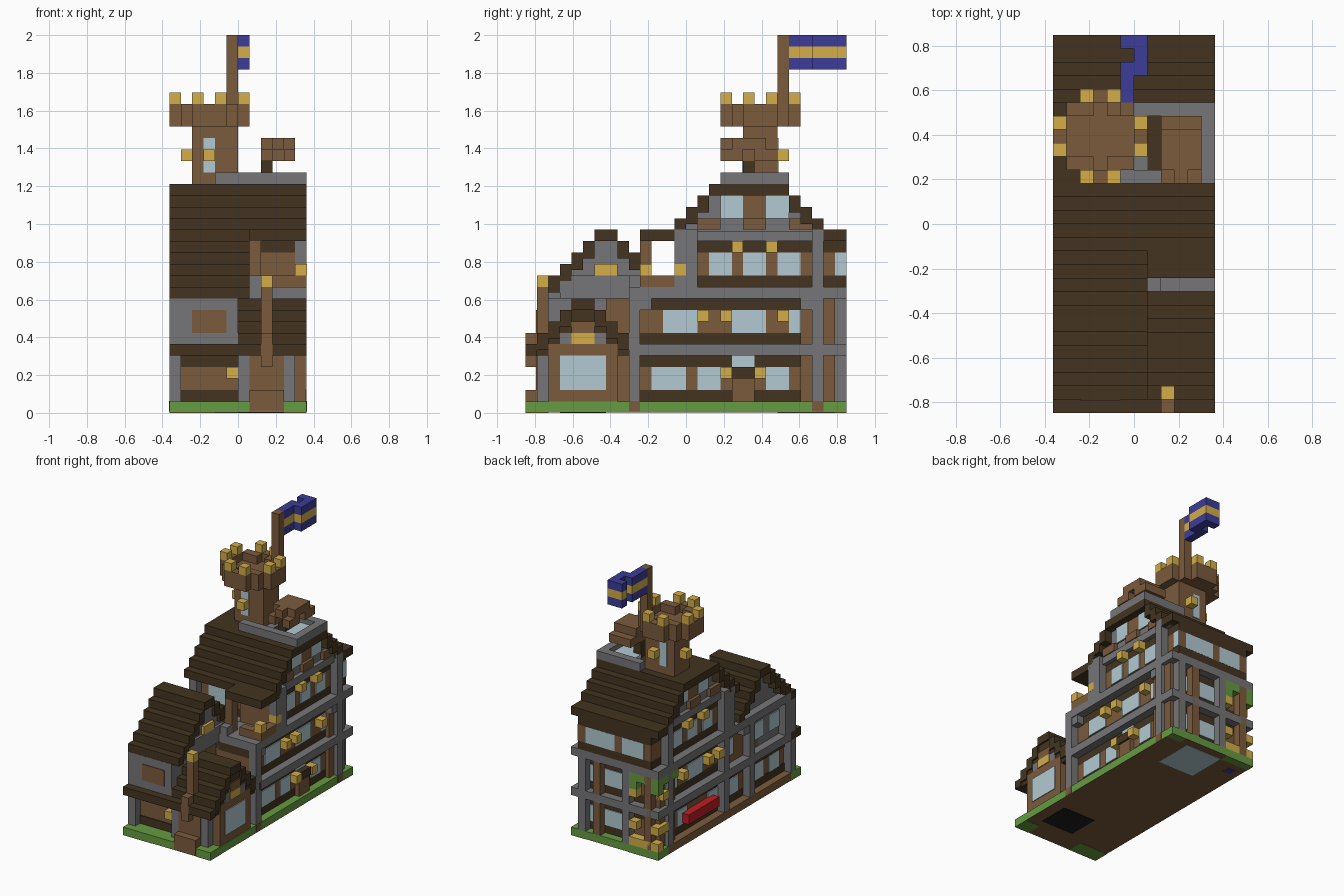
import bpy
import bmesh

old = bpy.data.objects.get("Cube")
if old:
    bpy.data.objects.remove(old, do_unlink=True)

UNIT = 2 / 33      # one block
SKIN = 0.12        # thickness of windows and trim plates


def colour(name, hexcode):
    def linear(c):
        return c / 12.92 if c <= 0.04045 else ((c + 0.055) / 1.055) ** 2.4
    rgba = [linear(b / 255) for b in bytes.fromhex(hexcode)] + [1]
    mat = bpy.data.materials.new(name)
    mat.use_nodes = True
    mat.diffuse_color = rgba
    shader = mat.node_tree.nodes["Principled BSDF"]
    shader.inputs["Base Color"].default_value = rgba
    shader.inputs["Roughness"].default_value = 0.9
    return mat


SHINGLE = colour("dark shingle", "433420")
WOOD = colour("warm wood", "7C5B3D")
STONE = colour("grey stone", "767577")
GOLD = colour("lantern gold", "D3AD4A")
GLASS = colour("pale glass", "B2CAD2")
GRASS = colour("grass green", "669B41")
NAVY = colour("navy cloth", "3C3C98")
RED = colour("red cloth", "BC1E22")
BLACK = colour("black void", "1C1C1E")


def blocks(name, mat, boxes):
    """One object made of boxes, each given as x, y and z ranges in blocks."""
    bm = bmesh.new()
    for xs, ys, zs in boxes:
        made = bmesh.ops.create_cube(bm, size=1)["verts"]
        for v in made:
            x, y, z = (lo + (hi - lo) * (c + 0.5) for (lo, hi), c in zip((xs, ys, zs), v.co))
            v.co = ((x - 6) * UNIT, (y - 14) * UNIT, z * UNIT)
    mesh = bpy.data.meshes.new(name)
    bm.to_mesh(mesh)
    bm.free()
    mesh.materials.append(mat)
    obj = bpy.data.objects.new(name, mesh)
    bpy.context.collection.objects.link(obj)


def block(name, mat, xs, ys, zs):
    blocks(name, mat, [(xs, ys, zs)])


def cube(x, y, z):
    return (x, x + 1), (y, y + 1), (z, z + 1)


def both_sides(name, mat, spans, zs, depth=SKIN):
    """Matching plates on the left and right walls of the main house."""
    blocks(name, mat, [(xs, ys, zs) for ys in spans
                       for xs in ((11, 11 + depth), (1 - depth, 1))])


def back_plates(name, mat, spans, zs, wall=27):
    blocks(name, mat, [(xs, (wall - SKIN, wall + SKIN), zs) for xs in spans])


def stepped_roof(name, xs, middle, ridge_half, ridge_top, steps, wall_xs, wall_mat):
    """Staircase gable roof with thick treads and its filled gable wall."""
    tiles = [(xs, (middle - ridge_half, middle + ridge_half), (ridge_top - 1, ridge_top))]
    fill = []
    for k in range(1, steps + 1):
        half, top = ridge_half + k, ridge_top - k
        low = top - (1 if k == steps else 1.5)
        tiles.append((xs, (middle - half, middle - half + 1), (low, top)))
        tiles.append((xs, (middle + half - 1, middle + half), (low, top)))
        fill.append((wall_xs, (middle - half + 1, middle + half - 1), (top - 1, top)))
    blocks(name, SHINGLE, tiles)
    blocks(name + " gable wall", wall_mat, fill)


# Ground slab and its underside
block("ground", GRASS, (0, 12), (0, 28), (0.06, 1))
block("ground underside", WOOD, (0, 12), (0, 28), (0.03, 0.06))
block("cellar void", BLACK, (6, 10.5), (3, 7), (0, 0.03))
block("cellar pool", GLASS, (4, 9), (22, 27), (0, 0.03))
block("cellar spot", NAVY, (1, 2), (25, 26), (0, 0.03))
blocks("underside grass", GRASS, [(xs, ys, (0, 0.03)) for xs in ((0, 4), (10, 12))
                                  for ys in ((0, 2), (27, 28))])
block("side foundation", WOOD, (-0.02, 1), (2, 26), (0.1, 1.02))
blocks("pillar feet", WOOD, [((11, 12.02), (y, y + 1), (0.1, 1.02)) for y in (9, 25)])

# Main house, stacked in courses
courses = ((1, 2, SHINGLE), (2, 4, WOOD), (4, 5, SHINGLE), (5, 6, STONE),
           (6, 7, SHINGLE), (7, 9, WOOD), (9, 10, SHINGLE), (10, 11, STONE))
for low, high, mat in courses:
    block("main house course", mat, (1, 11), (9, 27), (low, high))
    if mat == STONE:
        block("stone belt", STONE, (0, 12), (9, 28), (low, high))
block("upper floor sill", SHINGLE, (1, 11), (14, 28), (11, 12))
block("upper floor wall", WOOD, (1, 11), (14, 28), (12, 14))
block("upper floor lintel", SHINGLE, (1, 11), (14, 28), (14, 15))
block("upper stone belt", STONE, (0.5, 11.5), (13, 27), (15, 15.9))

# Stone pillars
for side in (0, 11):
    xs = (side, side + 1)
    blocks("house pillars", STONE, [
        (xs, (9, 10), (1, 11)), (xs, (25, 26), (1, 16)), (xs, (13, 15), (11, 16))])
block("front house wall", STONE, (6, 12), (9, 10), (6, 11))
blocks("back pillars", STONE, [((x, x + 1), (27, 28), (1, 11)) for x in (4, 10)])
blocks("back posts", WOOD, [((x, x + 1), (27, 28), (1, 10)) for x in (1, 8)])
block("middle post", STONE, (0, 1), (14, 15), (1, 11))
both_sides("corner posts", WOOD, [(24, 25), (26, 27)], (1, 10), 0.5)
both_sides("belt brackets", STONE, [(10, 11), (24, 25)], (9, 10), 0.9)

# Windows of the main house
both_sides("ground floor windows", GLASS, [(11, 14), (15, 17), (21, 23)], (2, 4))
block("side door light", GLASS, (11, 11 + SKIN), (18, 20), (4, 5))
both_sides("first floor windows", GLASS, [(12, 15), (18, 21), (23, 24)], (7, 9))
both_sides("upper floor windows", GLASS, [(16, 18), (19, 21), (22, 24)], (12, 14))
back_plates("back ground windows", GLASS, [(5, 8), (9, 10)], (2, 4))
back_plates("back first windows", GLASS, [(5, 8), (9, 10)], (7, 9))
back_plates("back upper windows", GLASS, [(2, 5), (6, 10)], (12, 14), 27.9)
block("upper corner window", GLASS, (10, 11 + SKIN), (27, 28), (12, 14))
block("upper front window", GLASS, (2, 6), (14 - SKIN, 14), (12, 14))

# Lanterns along the walls
blocks("ground lanterns", GOLD, [cube(11, y, 3) for y in (17, 20)])
both_sides("first floor lanterns", GOLD, [(15, 16), (17, 18), (22, 23)], (8, 9), 1)
both_sides("upper lanterns", GOLD, [(18, 19), (21, 22)], (14, 15), 1)
block("side door bench", WOOD, (11, 11.6), (18, 20), (1, 3))
block("side door awning", SHINGLE, (11, 11.8), (18, 20), (3, 4))
block("red awning", RED, (0, 1), (16, 22), (2.2, 3.4))
blocks("back lanterns", GOLD, [cube(x, y, z) for x, y, z in (
    (3, 27, 3), (0, 27, 3), (3, 27, 7), (0, 26, 3), (0, 26, 7))])
block("back bench", GOLD, (0, 4), (27, 28), (1, 2))
blocks("back vines", GRASS, [((0, 4), (27, 28), (9, 10)), ((0, 1), (27, 28), (8, 9)),
                             ((3, 4), (27, 28), (8, 9)), ((0, 1), (24, 28), (9, 10))])

# Main roof and its gable windows
stepped_roof("main roof", (0, 12), 19.5, 3.5, 20, 4, (1, 11), STONE)
block("back eave", SHINGLE, (0, 12), (26, 28), (15, 16))
both_sides("gable boards", WOOD, [(17, 23)], (17, 19))
both_sides("gable windows", GLASS, [(17, 19), (21, 23)], (17, 19), 0.2)
both_sides("gable brackets", WOOD, [(15, 17), (19, 21), (23, 25)], (16, 17), 0.5)

# Front room with its tall gable
block("front room wall", WOOD, (1, 7), (2, 9), (1, 5))
block("front room sill", SHINGLE, (0.9, 7), (1.9, 9), (1, 2))
block("front room lintel", SHINGLE, (0.9, 7), (1.9, 9), (4, 5))
block("front room belt", STONE, (0, 7), (2, 9), (5, 6))
block("front skirt roof", SHINGLE, (0, 7), (0, 3), (5, 6))
blocks("front pillars", STONE, [((x, x + 1), (1, 2), (1, 5)) for x in (0, 6, 10)])
block("front room upper wall", STONE, (0, 6), (0.98, 3), (6, 10))
block("front room upper body", STONE, (1, 6), (3, 7), (6, 10))
block("front room upper link", WOOD, (1, 6.5), (7, 14), (6, 10))
block("front shutter", WOOD, (2, 5), (0.9, 1), (7, 9))
block("front lantern", GOLD, *cube(5, 1, 3))
blocks("front room side windows", GLASS, [
    ((1 - SKIN, 1), (y, y + 2), zs) for y in (3, 6) for zs in ((2, 4), (7, 9))])
block("front room side belt", STONE, (0, 1), (2, 14), (10, 11))
stepped_roof("front roof", (0, 7), 7, 1, 16, 5, (1, 6.6), STONE)
block("front gable lantern", GOLD, (6, 6.95), (6, 8), (12, 13))
block("front gable base", STONE, (6, 6.9), (3, 10), (10, 12))

# Entry wing with its low gable
block("entry wing", WOOD, (7, 11), (2, 9), (1, 6))
block("entry window wall", WOOD, (10, 11.9), (2, 8), (1, 6))
block("entry window", GLASS, (11.8, 12), (3, 7), (2, 5))
stepped_roof("entry roof", (6, 12), 5, 1, 10, 4, (6.2, 11.8), SHINGLE)
block("entry gable stone", STONE, (11, 11.9), (3, 7), (6, 7))
block("entry gable lantern", GOLD, (11, 12), (4, 6), (6, 7))
block("entry gable board", WOOD, (11, 11.95), (4, 6), (7, 8))

# Chimney and front step
block("front step", WOOD, (7, 10), (-0.02, 1), (0.1, 2))
block("chimney base", WOOD, (7, 10), (0.9, 2), (0.1, 5))
blocks("chimney", WOOD, [((8, 9), (-0.02, 1), (4, 7)), ((8, 9), (1, 2), (5, 11))])
block("chimney cap", GOLD, *cube(8, 1, 11))

# Balcony
block("balcony floor", STONE, (7, 12), (9, 14), (10, 11))
block("balcony rail", WOOD, (9, 12), (10, 11), (11, 12))
block("balcony side rail", WOOD, (11, 12), (10, 13), (11, 12))
block("balcony corner", STONE, (7, 8), (9, 10), (11, 12))
block("balcony back wall", WOOD, (7, 11), (13, 14), (11, 14))
block("balcony back lintel", SHINGLE, (7, 11), (13, 14), (14, 15))
block("balcony post", WOOD, (7, 8), (10, 11), (11, 15))
block("balcony roof", SHINGLE, (7, 12), (10, 14), (15, 16))
blocks("balcony lanterns", GOLD, [((11, 12.02), (y, y + 1), (12, 13)) for y in (10, 12.98)])

# Roof garden: rim, pool and small tree
blocks("roof pool rim", STONE, [
    ((4, 12), (17, 18), (20, 21)), ((6, 12), (22, 23), (20, 21)),
    ((11, 12), (17, 23), (20, 21)), ((6, 7), (17, 23), (20, 20.1))])
block("roof pool", GLASS, (8, 11), (18, 22), (20, 20.4))
block("tree trunk", SHINGLE, (8, 9), (19, 20), (20, 22))
blocks("tree crown", WOOD, [
    ((8, 11), (18, 21), (23, 24)), ((8, 9), (17, 20), (22, 23)),
    ((10, 11), (17, 19), (22, 23)), ((8, 11), (20, 22), (22, 23)), cube(9, 17, 23)])

# Watchtower with a hollow crown
block("tower shaft", WOOD, (2, 6), (19, 22), (19, 25))
blocks("tower windows", GLASS, [((3, 4), ys, (21, 24)) for ys in ((18.9, 19), (22, 22.1))])
blocks("tower lanterns", GOLD, [cube(3, 18, 22), cube(1, 20, 22), cube(4, 22, 22)])
octagon = (((1, 6), (18, 23)), ((0, 7), (19, 22)), ((2, 5), (17, 24)))
blocks("tower crown floor", WOOD, [(xs, ys, (25, 26)) for xs, ys in octagon])
parapet = [(xs, ys, (26, 27)) for ys in ((18, 19), (22, 23)) for xs in ((1, 3), (4, 6))]
parapet += [(xs, (19, 22), (26, 27)) for xs in ((0, 1), (6, 7))]
parapet += [((2, 5), ys, (26, 27)) for ys in ((17, 18), (23, 24))]
blocks("tower parapet", WOOD, parapet)
blocks("tower battlements", GOLD, [cube(x, y, 27) for x, y in (
    (0, 19), (0, 21), (6, 19), (6, 21), (2, 17), (4, 17), (2, 23), (4, 23))])

# Flag waving from its pole
block("flag pole", WOOD, (5, 6), (22, 23), (26, 33))
for stripe, mat in enumerate((NAVY, GOLD, NAVY)):
    zs = (30 + stripe, 31 + stripe)
    blocks("flag stripe", mat, [
        ((5, 6), (23, 26), zs), ((6, 7), (25, 28), zs), ((5, 6), (27, 28), zs)])
